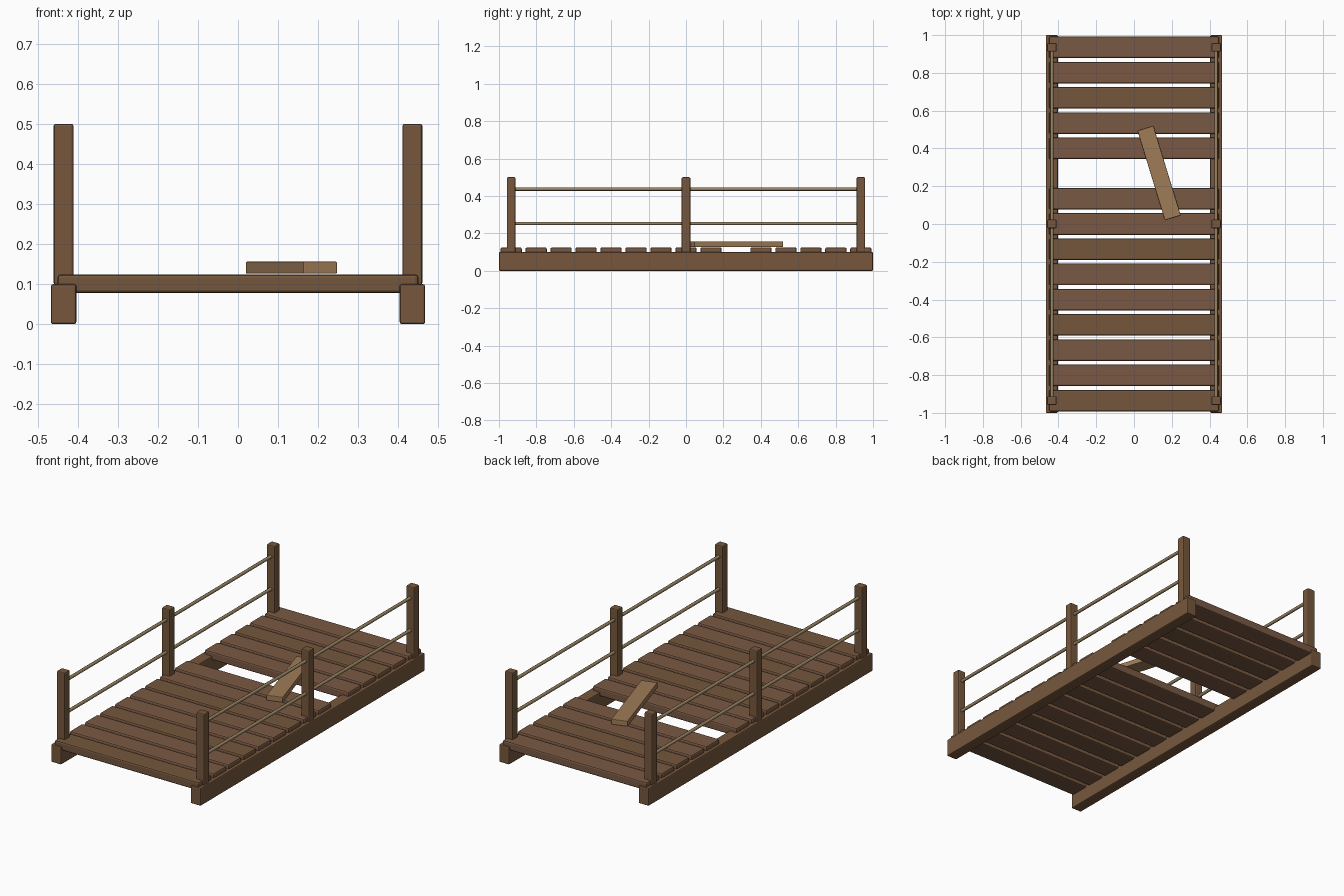
import bpy
from math import radians

if "Cube" in bpy.data.objects:
    bpy.data.objects.remove(bpy.data.objects["Cube"])


def material(name, rgb):
    m = bpy.data.materials.new(name)
    m.diffuse_color = (*rgb, 1)
    m.use_nodes = True
    m.node_tree.nodes["Principled BSDF"].inputs["Base Color"].default_value = m.diffuse_color
    return m


frame_wood = material("frame_wood", (0.185, 0.097, 0.046))
deck_woods = [material("deck_wood_a", (0.175, 0.094, 0.046)),
              material("deck_wood_b", (0.195, 0.098, 0.056)),
              material("deck_wood_c", (0.190, 0.100, 0.056))]
loose_wood = material("loose_wood", (0.35, 0.20, 0.095))
rope_tan = material("rope_tan", (0.33, 0.24, 0.13))


def box(name, loc, size, mat, bevel, rot_z=0):
    bpy.ops.mesh.primitive_cube_add(size=1, location=loc, rotation=(0, 0, rot_z))
    ob = bpy.context.object
    ob.name = name
    ob.scale = size
    bpy.ops.object.transform_apply(location=False, rotation=False, scale=True)
    b = ob.modifiers.new("edge_bevel", 'BEVEL')
    b.width = bevel
    b.segments = 2
    ob.data.materials.append(mat)
    return ob


SIDE_X = 0.435
END_Y = 0.935

for side, x in (("left", -SIDE_X), ("right", SIDE_X)):
    # Long side beam
    box(f"{side}_beam", (x, 0, 0.05), (0.064, 2.0, 0.1), frame_wood, 0.006)
    # Railing posts
    for label, y in (("front", -END_Y), ("middle", 0), ("back", END_Y)):
        box(f"{side}_{label}_post", (x, y, 0.299), (0.05, 0.046, 0.402), frame_wood, 0.006)
    # Rope rails
    for label, z in (("lower", 0.253), ("upper", 0.436)):
        bpy.ops.mesh.primitive_cylinder_add(vertices=8, radius=0.009, depth=2 * END_Y,
                                            location=(x, 0, z), rotation=(radians(90), 0, 0))
        rope = bpy.context.object
        rope.name = f"{side}_{label}_rope"
        rope.data.materials.append(rope_tan)
        bpy.ops.object.shade_smooth_by_angle(angle=radians(50))

# Deck planks, with one missing
for i in range(15):
    if i == 9:
        continue
    y = -END_Y + i * 2 * END_Y / 14
    box(f"deck_plank_{i + 1}", (0, y, 0.101), (0.9, 0.114, 0.047),
        deck_woods[i % 3], 0.008)

# Loose board lying across the gap
box("loose_board", (0.133, 0.27, 0.141), (0.088, 0.495, 0.03), loose_wood, 0.003, radians(17))
